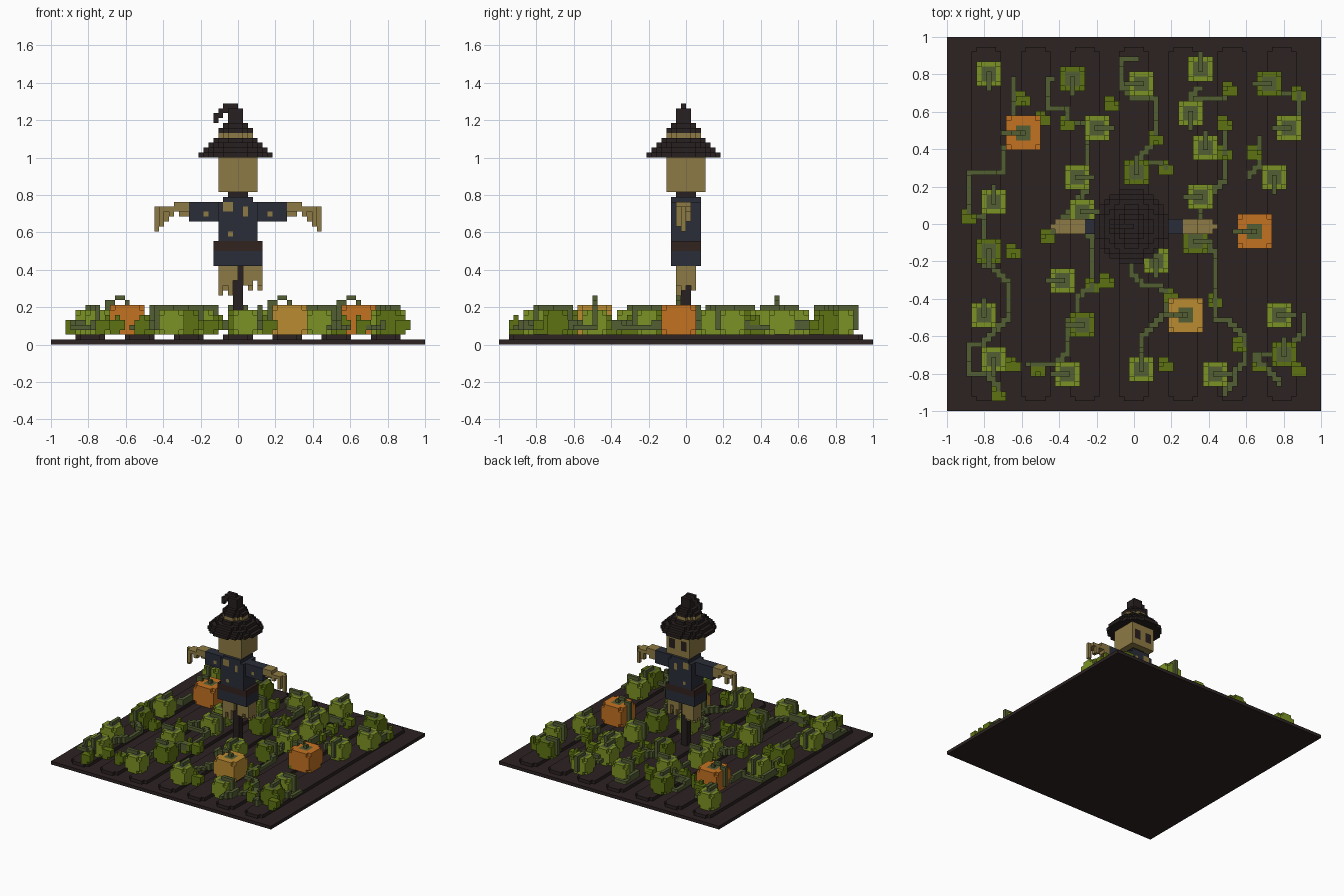
import bpy
import bmesh

cube = bpy.data.objects.get("Cube")
if cube:
    bpy.data.objects.remove(cube, do_unlink=True)

UNIT = 1 / 38  # edge length of one block
COLOURS = {
    "soil": (.026, .016, .016),
    "dark_wood": (.021, .014, .014),
    "straw": (.27, .195, .058),
    "navy_cloth": (.024, .027, .04),
    "belt_leather": (.032, .017, .014),
    "light_green": (.2, .29, .018),
    "leaf_green": (.11, .17, .006),
    "stem_green": (.088, .112, .034),
    "orange_skin": (.55, .17, .016),
    "yellow_skin": (.5, .26, .032),
}


def make_material(name, colour):
    mat = bpy.data.materials.new(name)
    mat.use_nodes = True
    rgba = (*colour, 1)
    mat.diffuse_color = rgba
    shader = next(n for n in mat.node_tree.nodes if n.type == "BSDF_PRINCIPLED")
    shader.inputs["Base Color"].default_value = rgba
    shader.inputs["Roughness"].default_value = .9
    return mat


MATERIALS = {name: make_material(name, colour) for name, colour in COLOURS.items()}
AXES = ((1, 0, 0), (0, 1, 0), (0, 0, 1))
occupied = set()


def fill(cells, colour, xs, ys, zs):
    """Fill an inclusive range of blocks with one colour."""
    for x in range(xs[0], xs[1] + 1):
        for y in range(ys[0], ys[1] + 1):
            for z in range(zs[0], zs[1] + 1):
                cells[x, y, z] = colour


def build(name, cells):
    """Turn blocks into a mesh that keeps only the exposed faces."""
    cells = {c: colour for c, colour in cells.items() if c not in occupied}
    if not cells:
        return
    occupied.update(cells)
    names = sorted(set(cells.values()))
    bm = bmesh.new()
    corners = {}

    def corner(point):
        if point not in corners:
            corners[point] = bm.verts.new([v * UNIT for v in point])
        return corners[point]

    for cell, colour in cells.items():
        for a in range(3):
            u, v = AXES[(a + 1) % 3], AXES[(a + 2) % 3]
            for side in (0, 1):
                step = side * 2 - 1
                if tuple(c + step * d for c, d in zip(cell, AXES[a])) in cells:
                    continue
                base = [c + side * d for c, d in zip(cell, AXES[a])]
                ring = [(0, 0), (1, 0), (1, 1), (0, 1)][::step]
                face = bm.faces.new([corner(tuple(
                    b + i * p + j * q for b, p, q in zip(base, u, v))) for i, j in ring])
                face.material_index = names.index(colour)
    mesh = bpy.data.meshes.new(name)
    bm.to_mesh(mesh)
    bm.free()
    for n in names:
        mesh.materials.append(MATERIALS[n])
    bpy.context.collection.objects.link(bpy.data.objects.new(name, mesh))


def box(name, colour, xs, ys, zs):
    cells = {}
    fill(cells, colour, xs, ys, zs)
    build(name, cells)


# Field: flat soil and seven raised rows with narrowed ends
bpy.ops.mesh.primitive_cube_add(size=1, location=(0, 0, UNIT / 2))
ground = bpy.context.object
ground.name = "ground"
ground.scale = (2, 2, UNIT)
ground.data.materials.append(MATERIALS["soil"])
for row in range(-3, 4):
    cells, mid = {}, row * 10
    fill(cells, "soil", (mid - 3, mid + 2), (-35, 34), (1, 1))
    fill(cells, "soil", (mid - 2, mid + 1), (-36, 35), (1, 1))
    build("soil_row", cells)

# Scarecrow: post, ragged legs, coat with belt and patches
box("post", "dark_wood", (-1, 0), (-1, 0), (2, 15))
for name, start, bottoms in (("right_leg", -4, (10, 11, 10, 12)), ("left_leg", 1, (12, 11, 13, 11))):
    cells = {}
    for i, bottom in enumerate(bottoms):
        for y in range(-2, 2):
            fill(cells, "straw", (start + i, start + i), (y, y), (bottom + (y + i) % 2, 15))
    build(name, cells)

coat = {}
fill(coat, "navy_cloth", (-5, 4), (-3, 2), (16, 18))
fill(coat, "belt_leather", (-5, 4), (-3, 2), (19, 20))
fill(coat, "navy_cloth", (-4, 3), (-3, 2), (21, 24))
fill(coat, "navy_cloth", (-3, 2), (-3, 2), (25, 29))
fill(coat, "navy_cloth", (-4, 3), (-3, 2), (25, 28))
for face in (-3, 2):
    fill(coat, "straw", (-3, -2), (face, face), (27, 28))
    fill(coat, "straw", (1, 1), (face, face), (26, 27))
    fill(coat, "straw", (-2, -2), (face, face), (22, 22))
build("coat", coat)


def mirror(x, side):
    return x if side > 0 else -1 - x


# Arms: sleeves and drooping straw hands
for side, word in ((1, "left"), (-1, "right")):
    sleeve, hand = {}, {}
    fill(sleeve, "navy_cloth", (4, 9), (-2, 0), (25, 28))
    fill(sleeve, "straw", (6, 6), (-2, -2), (26, 26))
    fill(hand, "straw", (10, 12), (-2, 0), (27, 28))
    fill(hand, "straw", (10, 11), (-1, 0), (26, 26))
    fill(hand, "straw", (13, 15), (-2, 0), (27, 27))
    for finger, y, low in ((13, -2, 26), (14, 0, 25), (15, -2, 24), (16, -1, 23)):
        fill(hand, "straw", (finger, finger), (y, y), (low, 27))
    for part, cells in (("sleeve", sleeve), ("hand", hand)):
        build(word + "_" + part, {(mirror(x, side), y, z): c for (x, y, z), c in cells.items()})

# Head with two dark eyes on the rear-facing side
box("neck", "dark_wood", (-2, 1), (-2, 1), (30, 30))
head = {}
fill(head, "straw", (-4, 3), (-4, 3), (31, 37))
for eye in (-3, 1):
    fill(head, "dark_wood", (eye, eye + 1), (3, 3), (33, 35))
build("head", head)

# Hat: stacked discs with a straw band and a curled tip
hat = {}
for level, radius in enumerate((7, 6, 5, 4, 3, 3, 2, 1, 1, 1)):
    for x in range(-radius, radius + 1):
        for y in range(-radius, radius + 1):
            if x * x + y * y <= (radius + .45) ** 2:
                hat[x - 1, y - 1, level + 38] = "straw" if level == 4 else "dark_wood"
fill(hat, "dark_wood", (-3, -1), (-1, -1), (48, 48))
fill(hat, "dark_wood", (-4, -3), (-1, -1), (47, 47))
fill(hat, "dark_wood", (-5, -5), (-1, -1), (45, 46))
fill(hat, "dark_wood", (-5, -4), (-1, -1), (46, 46))
build("hat", hat)


# Pumpkins: blocks without corners, a stem-coloured cap and a bent stem
def pumpkin(name, x, y, reach, height, skin, direction):
    cells, top = {}, height + 1
    fill(cells, skin, (x - reach, x + reach), (y - reach, y + reach), (2, top))
    for i in (-reach, reach):
        for j in (-reach, reach):
            for z in (2, top):
                del cells[x + i, y + j, z]
    fill(cells, "stem_green", (x - 1, x + 1), (y - 1, y + 1), (top, top))
    fill(cells, "stem_green", (x, x), (y, y), (top, top + 1))
    dx, dy = direction
    for i in range(reach + 2):
        cells[x + dx * i, y + dy * i, top + (2 if 0 < i < reach and reach > 2 else 1)] = "stem_green"
    end = (x + dx * (reach + 1), y + dy * (reach + 1))
    fill(cells, "stem_green", (end[0], end[0]), (end[1], end[1]), (3, top))
    build(name, cells)


LIGHT = [(-30, 30), (1, 28), (13, 31), (-8, 19), (11, 22), (31, 19), (14, 15), (-12, 9),
         (28, 9), (13, 5), (-29, 4), (-11, 2), (4, -8), (-15, -12), (-31, -19),
         (29, -19), (-29, -28), (-14, -31), (1, -30), (16, -31)]
DARK = [(-13, 29), (27, 28), (0, 10), (12, -4), (-30, -6), (-11, -21), (30, -27)]
TURNS = [(0, -1), (-1, 0), (0, 1), (1, 0)]
pumpkin("orange_pumpkin", -23, 18, 3, 6, "orange_skin", (-1, 0))
pumpkin("orange_pumpkin", 24, -2, 3, 6, "orange_skin", (-1, 0))
pumpkin("yellow_pumpkin", 10, -19, 3, 6, "yellow_skin", (-1, 0))
for skin, spots in (("light_green", LIGHT), ("leaf_green", DARK)):
    for i, (x, y) in enumerate(spots):
        pumpkin("unripe_pumpkin", x, y, 2, 5, skin, TURNS[i % 4])

# Vines: stepped paths that weave between the pumpkins
VINES = [
    [(-25, 30), (-25, 26), (-27, 14), (-27, 10), (-34, 9), (-34, 1), (-31, 0), (-31, -9), (-26, -13),
     (-26, -20), (-31, -25), (-34, -26), (-34, -31), (-28, -34)],
    [(-16, 29), (-18, 28), (-18, 23), (-14, 23), (-14, 20), (-10, 20), (-10, 15), (-13, 3), (-17, -2),
     (-9, -4), (-9, -14), (-12, -16), (-14, -21), (-14, -25), (-16, -29), (-22, -29)],
    [(1, 33), (-3, 33), (-3, 29), (-1, 25), (4, 24), (4, 17), (0, 12), (6, 11)],
    [(-1, -8), (1, -13), (6, -15), (5, -20), (1, -24), (1, -28)],
    [(13, 28), (11, 25), (18, 26)],
    [(18, 20), (18, 11), (13, 3), (14, -1), (16, -7), (16, -20), (22, -24), (20, -31), (18, -35)],
    [(27, 26), (33, 25), (33, 20)],
    [(25, 18), (23, 9)],
    [(34, -18), (34, -23), (30, -27), (24, -28), (29, -33)],
]
for path in VINES:
    cells, (x, y), count = {}, path[0], 0
    for tx, ty in path[1:]:
        while (x, y) != (tx, ty):
            if abs(tx - x) >= abs(ty - y):
                x += 1 if tx > x else -1
            else:
                y += 1 if ty > y else -1
            count += 1
            fill(cells, "stem_green", (x, x), (y, y), (3, 3 + (count // 6) % 2))
    build("vine", cells)

# Leaves: small plus-shaped clumps beside the vines
LEAVES = [(-23, 25), (-14, 20), (-19, 21), (-5, 24), (4, 17), (19, 27), (33, 26), (-34, 1), (-25, -6),
          (-18, -3), (-9, -13), (-6, -12), (7, -15), (16, -16), (6, 11), (24, 14), (21, -25), (25, -29),
          (-25, -29), (-28, -35), (-20, -30), (6, -29), (33, -30), (18, 20), (18, 14), (22, -4)]
for i, (x, y) in enumerate(LEAVES):
    cells = {}
    fill(cells, "leaf_green", (x - 1, x + 1), (y - 1, y), (3, 4))
    fill(cells, "leaf_green", (x - 1, x), (y - 1, y + 1), (2, 3))
    dx, dy = TURNS[i % 4]
    fill(cells, "leaf_green", (x + dx, x + dx), (y + dy, y + dy), (3, 5))
    build("leaf_clump", cells)
